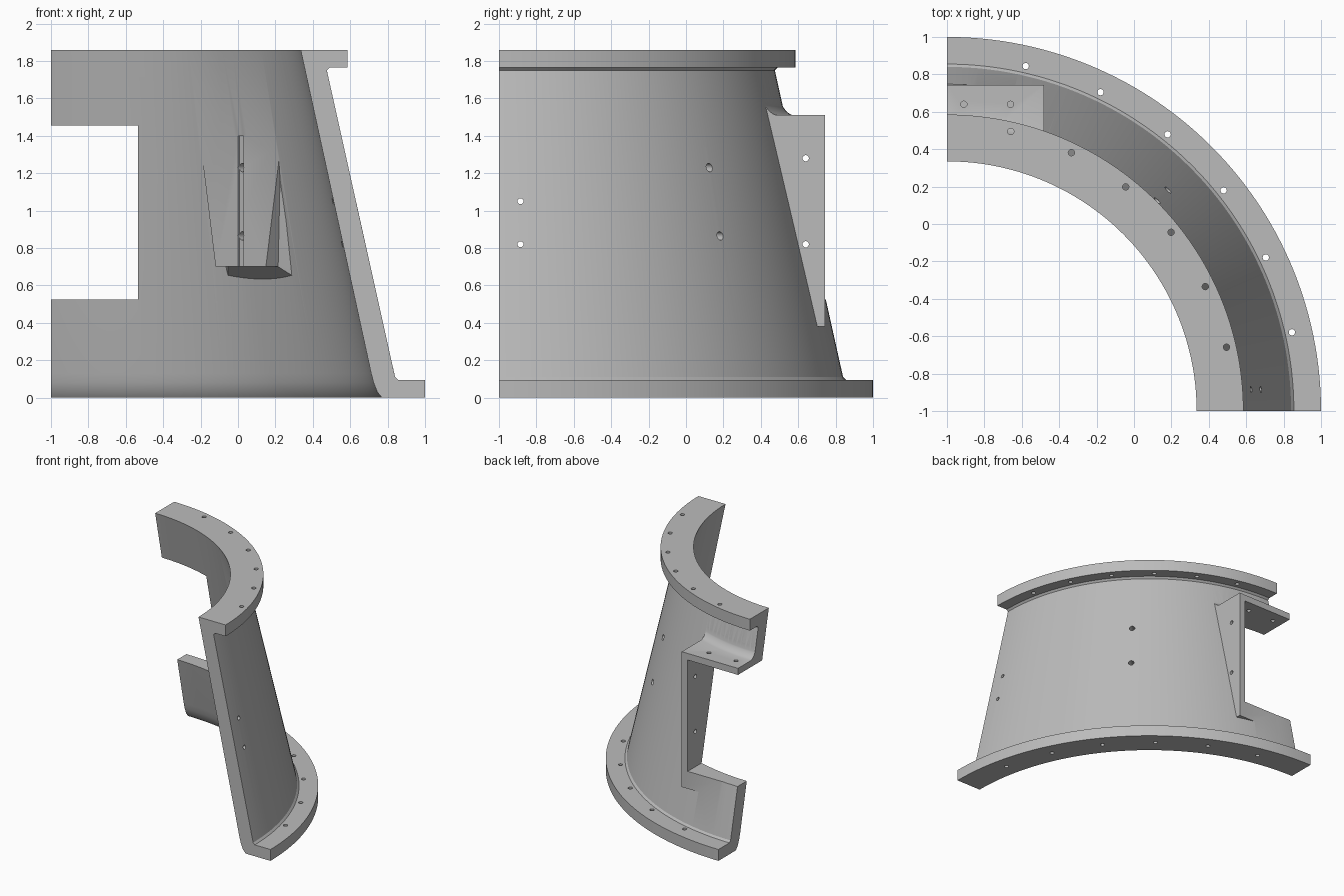
import bpy, bmesh, math
from mathutils import Matrix, Vector

cube = bpy.data.objects.get("Cube")
if cube:
    bpy.data.objects.remove(cube, do_unlink=True)

AXIS = Vector((-1, -1, 0))          # centre line of the quarter shell
grey = bpy.data.materials.new("matte_grey")
grey.use_nodes = True
grey.diffuse_color = (0.5, 0.5, 0.5, 1)
grey.node_tree.nodes["Principled BSDF"].inputs["Base Color"].default_value = (0.5, 0.5, 0.5, 1)


def finish(bm, name):
    bmesh.ops.recalc_face_normals(bm, faces=bm.faces)
    mesh = bpy.data.meshes.new(name)
    bm.to_mesh(mesh)
    bm.free()
    mesh.materials.append(grey)
    ob = bpy.data.objects.new(name, mesh)
    bpy.context.collection.objects.link(ob)
    return ob


def revolve(name, profile, a0, a1, steps=64):
    """Closed (radius, z) profile swept about the shell axis."""
    bm = bmesh.new()
    rings = []
    for i in range(steps + 1):
        a = math.radians(a0 + (a1 - a0) * i / steps)
        rings.append([bm.verts.new(AXIS + Vector((r * math.cos(a), r * math.sin(a), z)))
                      for r, z in profile])
    n = len(profile)
    for p, q in zip(rings, rings[1:]):
        for j in range(n):
            k = (j + 1) % n
            bm.faces.new((p[j], p[k], q[k], q[j]))
    bm.faces.new(rings[0])
    bm.faces.new(rings[-1])
    return finish(bm, name)


def box(name, lo, hi):
    bm = bmesh.new()
    bmesh.ops.create_cube(bm, size=1)
    for v in bm.verts:
        v.co = Vector([(l + h) / 2 + c * (h - l) for l, h, c in zip(lo, hi, v.co)])
    return finish(bm, name)


def hull(name, points):
    """Convex block from (distance, side, z) in the 45 degree frame."""
    bm = bmesh.new()
    turn = Matrix.Rotation(math.radians(45), 3, "Z")
    for p in points:
        bm.verts.new(AXIS + turn @ Vector(p))
    bmesh.ops.convex_hull(bm, input=bm.verts)
    return finish(bm, name)


def drill(bm, centre, direction, radius, length):
    rot = Vector(direction).to_track_quat("Z", "Y").to_matrix().to_4x4()
    bmesh.ops.create_cone(bm, cap_ends=True, segments=16, radius1=radius, radius2=radius,
                          depth=length, matrix=Matrix.Translation(centre) @ rot)


def combine(target, tool, operation):
    mod = target.modifiers.new(operation.lower(), "BOOLEAN")
    mod.operation = operation
    mod.solver = "EXACT"
    mod.object = tool
    bpy.context.view_layer.objects.active = target
    bpy.ops.object.modifier_apply(modifier=mod.name)
    bpy.data.objects.remove(tool, do_unlink=True)


def inner_radius(z):
    return 1.335 + 0.218 * (1.86 - z)


def outer_radius(z):
    return 1.84 - 0.2226 * (z - 0.11)


# Tapered outer body with both flanges
shell = revolve("flanged_quarter_shell", [
    (0.5, 0), (2, 0), (2, 0.095), (1.855, 0.095), (1.84, 0.11),
    (1.475, 1.75), (1.49, 1.765), (1.585, 1.765), (1.585, 1.86), (0.5, 1.86)], -8, 98)

# Box frame around the window, with a curved fillet above it
combine(shell, box("window_frame", (-1.2, 0.2, 0.38), (-0.48, 0.742, 1.51)), "UNION")
wall = outer_radius(1.6)
arc = [(wall + 0.09 - 0.09 * math.cos(t), 1.6 - 0.095 * math.sin(t))
       for t in [math.radians(15 * i) for i in range(7)]]
fillet = revolve("frame_fillet", [(wall - 0.05, 1.6)] + arc + [(wall - 0.05, 1.505)], 60, 98, 32)
combine(fillet, box("fillet_limit", (-1.5, 0, 1), (-0.48, 1, 1.8)), "INTERSECT")
combine(shell, fillet, "UNION")

# Hollow interior with a flared lower lip
combine(shell, revolve("bore", [
    (0.3, -0.1), (1.77, -0.1), (1.77, 0), (1.745, 0.03), (1.725, 0.08), (1.712, 0.13),
    (1.335, 1.86), (1.313, 1.96), (0.3, 1.96)], -12, 102), "DIFFERENCE")

# Flat mounting pad on the inner wall with a flared root
pad_points, root_points = [], []
for s in (-1, 1):
    for z, half in ((0.7, 0.19), (1.45, 0.32)):
        pad_points += [(1.435, s * half, z), (inner_radius(z) + 0.03, s * half, z)]
    for z, low, half in ((0.7, 0.62, 0.19), (1.3, 1.3, 0.29)):
        r = inner_radius(z)
        root_points += [(max(r - 0.06, 1.44), s * half, z), (r + 0.03, s * (half + 0.09), low)]
pad = hull("inner_pad", pad_points)
combine(pad, hull("pad_root", root_points), "UNION")
combine(shell, pad, "UNION")
combine(shell, hull("pad_groove", [(d, s, z) for d in (1.38, 1.447)
                                   for s in (-0.021, 0.021) for z in (0.65, 1.4)]), "DIFFERENCE")

# Window opening and the two straight end cuts
combine(shell, box("window", (-1.5, 0, 0.525), (-0.535, 1.5, 1.455)), "DIFFERENCE")
combine(shell, box("quarter", (-1, -1, -0.5), (2, 2, 2.5)), "INTERSECT")

# Bolt holes
bm = bmesh.new()
for k in range(1, 7):
    a = math.radians(90 * k / 7)
    ray = Vector((math.cos(a), math.sin(a), 0))
    for r, z in ((1.892, 0.05), (1.533, 1.81)):
        drill(bm, AXIS + ray * r + Vector((0, 0, z)), (0, 0, 1), 0.017, 0.2)
for x in (-0.91, -0.66):
    drill(bm, (x, 0.64, 1.48), (0, 0, 1), 0.017, 0.15)
for z in (0.82, 1.28):
    drill(bm, (-0.5, 0.64, z), (1, 0, 0), 0.017, 0.15)
for z in (0.82, 1.05):
    drill(bm, (0.6, -0.885, z), (1, 0, 0), 0.016, 0.6)
for z in (0.865, 1.23):
    drill(bm, AXIS + Vector((1.1, 1.1, z)), (1, 1, 0), 0.023, 0.8)
combine(shell, finish(bm, "bolt_holes"), "DIFFERENCE")

# Smooth curved walls, sharp edges
bpy.ops.object.select_all(action="DESELECT")
shell.select_set(True)
bpy.context.view_layer.objects.active = shell
bpy.ops.object.shade_smooth_by_angle(angle=math.radians(25))
